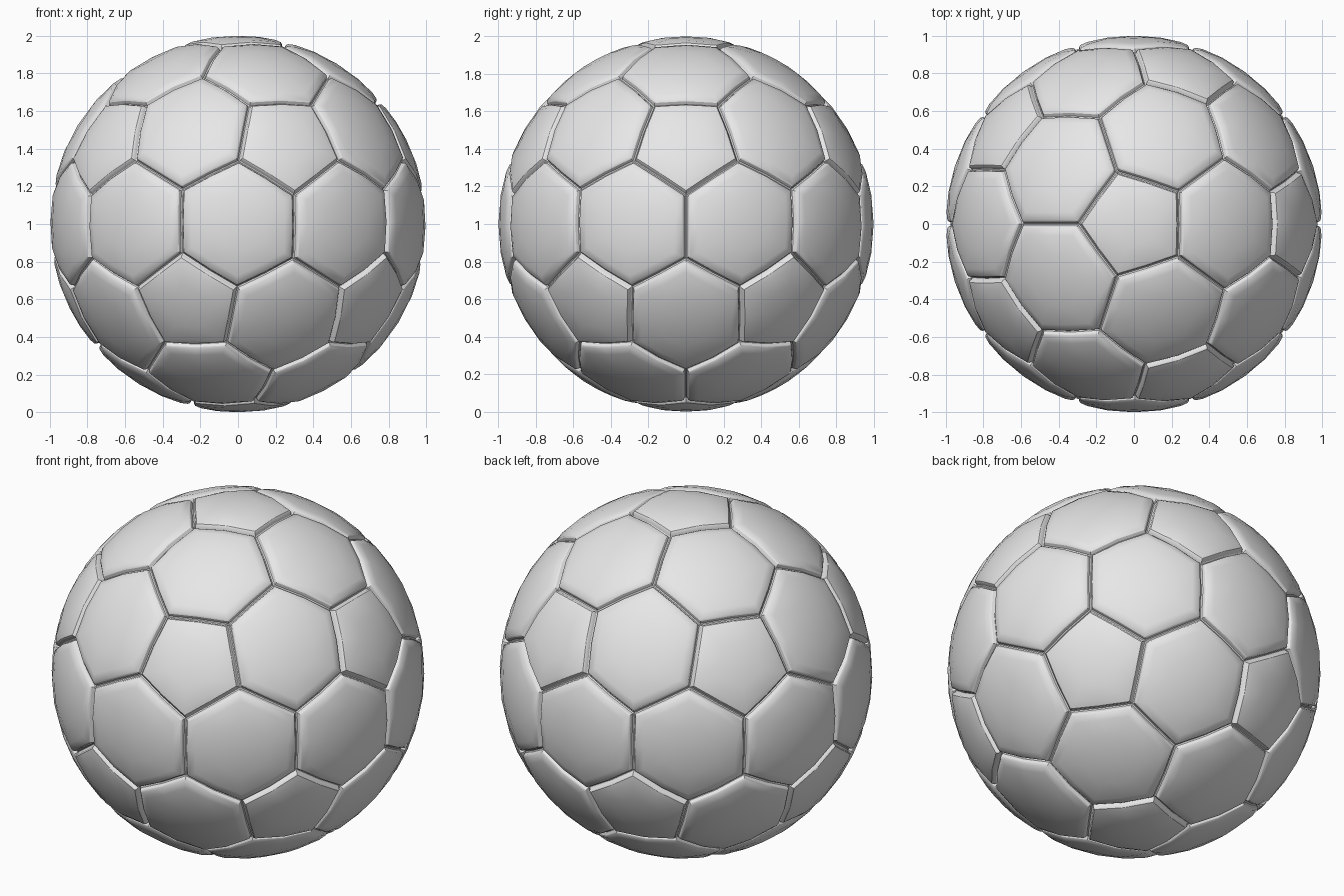
import bpy, bmesh, math
from mathutils import Vector

cube = bpy.data.objects.get("Cube")
if cube:
    bpy.data.objects.remove(cube, do_unlink=True)

# One plain grey for the whole ball
GREY = (0.8, 0.8, 0.8, 1.0)
grey = bpy.data.materials.new("light grey")
grey.use_nodes = True
grey.diffuse_color = GREY
grey.node_tree.nodes["Principled BSDF"].inputs["Base Color"].default_value = GREY

CENTRE = Vector((0, 0, 1))
# Panel section from middle to seam: (fraction of the way out, radius)
SECTION = [(0.45, 1.0), (0.8, 0.998), (0.925, 0.992), (0.955, 0.985),
           (0.978, 0.968), (1.0, 0.964)]


def outline(vert):
    """Panel border around a sphere point: corners plus edge midpoints."""
    n = vert.co.normalized()
    u = n.orthogonal().normalized()
    w = n.cross(u)
    corners = [f.calc_center_median().normalized() for f in vert.link_faces]
    corners.sort(key=lambda p: math.atan2(p.dot(w), p.dot(u)))
    border = []
    for a, b in zip(corners, corners[1:] + corners[:1]):
        border += [a, (a + b).normalized()]
    return n, border


def add_panel(bm, n, border):
    """Domed panel whose rim rolls down into the seam."""
    apex = bm.verts.new(CENTRE + n)
    rings = []
    for t, r in SECTION:
        rings.append([bm.verts.new(CENTRE + n.lerp(p, t).normalized() * r)
                      for p in border])
    count = len(border)
    for i in range(count):
        j = (i + 1) % count
        bm.faces.new((apex, rings[0][i], rings[0][j]))
        for inner, outer in zip(rings, rings[1:]):
            bm.faces.new((inner[i], outer[i], outer[j], inner[j]))


# Layout sphere: 12 five-sided and 30 six-sided cells
layout = bmesh.new()
bmesh.ops.create_icosphere(layout, subdivisions=2, radius=1.0)

for name, sides in (("pentagon_panels", 5), ("hexagon_panels", 6)):
    bm = bmesh.new()
    for vert in layout.verts:
        if len(vert.link_faces) == sides:
            add_panel(bm, *outline(vert))
    mesh = bpy.data.meshes.new(name)
    bm.to_mesh(mesh)
    bm.free()
    mesh.materials.append(grey)
    panels = bpy.data.objects.new(name, mesh)
    bpy.context.collection.objects.link(panels)
    bpy.ops.object.select_all(action='DESELECT')
    panels.select_set(True)
    bpy.context.view_layer.objects.active = panels
    bpy.ops.object.shade_smooth_by_angle(angle=math.radians(30))

layout.free()
